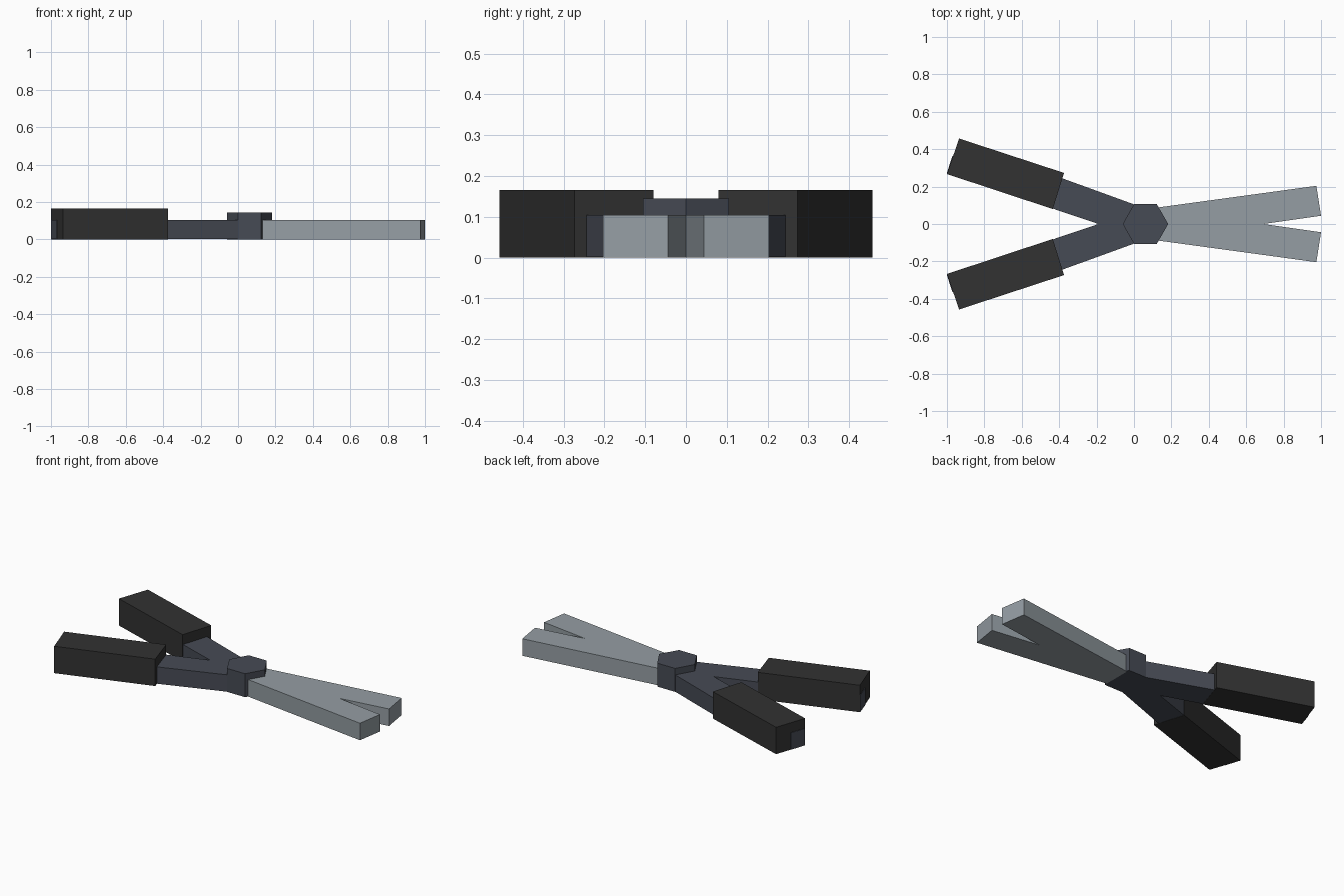
import bpy, bmesh

if "Cube" in bpy.data.objects:
    bpy.data.objects.remove(bpy.data.objects["Cube"])


def material(name, rgb):
    m = bpy.data.materials.new(name)
    m.diffuse_color = (*rgb, 1)
    m.use_nodes = True
    m.node_tree.nodes["Principled BSDF"].inputs["Base Color"].default_value = m.diffuse_color
    return m


steel = material("pale steel", (0.30, 0.34, 0.37))
blue = material("dark blue steel", (0.062, 0.070, 0.090))
rubber = material("black rubber", (0.032, 0.032, 0.032))


def plate(name, outline, z0, z1, mat):
    """Extrude a flat outline from z0 up to z1."""
    bm = bmesh.new()
    face = bm.faces.new([bm.verts.new((x, y, z0)) for x, y in outline])
    top = bmesh.ops.extrude_face_region(bm, geom=[face])["geom"]
    verts = [v for v in top if isinstance(v, bmesh.types.BMVert)]
    bmesh.ops.translate(bm, verts=verts, vec=(0, 0, z1 - z0))
    bmesh.ops.recalc_face_normals(bm, faces=bm.faces)
    me = bpy.data.meshes.new(name)
    bm.to_mesh(me)
    bm.free()
    me.materials.append(mat)
    ob = bpy.data.objects.new(name, me)
    bpy.context.collection.objects.link(ob)
    return ob


def both_sides(half):
    """Complete a +y half outline (ends on y = 0) with its mirror image."""
    return half + [(x, -y) for x, y in reversed(half) if y > 0]


# Forked jaws
plate("jaws", both_sides([(0.69, 0), (1.0, 0.044), (0.975, 0.204),
                          (0.125, 0.088), (0.125, 0)][:-1]), 0, 0.105, steel)

# Forked arms, running through the grips to their ends
plate("arms", both_sides([(-0.19, 0), (-0.43, 0.081), (-1.001, 0.271),
                          (-0.971, 0.363), (-0.38, 0.243), (0.0, 0.105),
                          (0.1, 0.08)]), 0.001, 0.105, blue)

# Six-sided pivot
plate("pivot", both_sides([(-0.06, 0), (0.0, 0.106), (0.122, 0.106),
                           (0.183, 0)]), 0.0005, 0.145, blue)

# Grips
for side, s in (("left", 1), ("right", -1)):
    corners = [(-1.0, 0.267), (-0.935, 0.457), (-0.374, 0.273), (-0.434, 0.08)]
    plate("grip_" + side, [(x, s * y) for x, y in corners], 0, 0.166, rubber)
